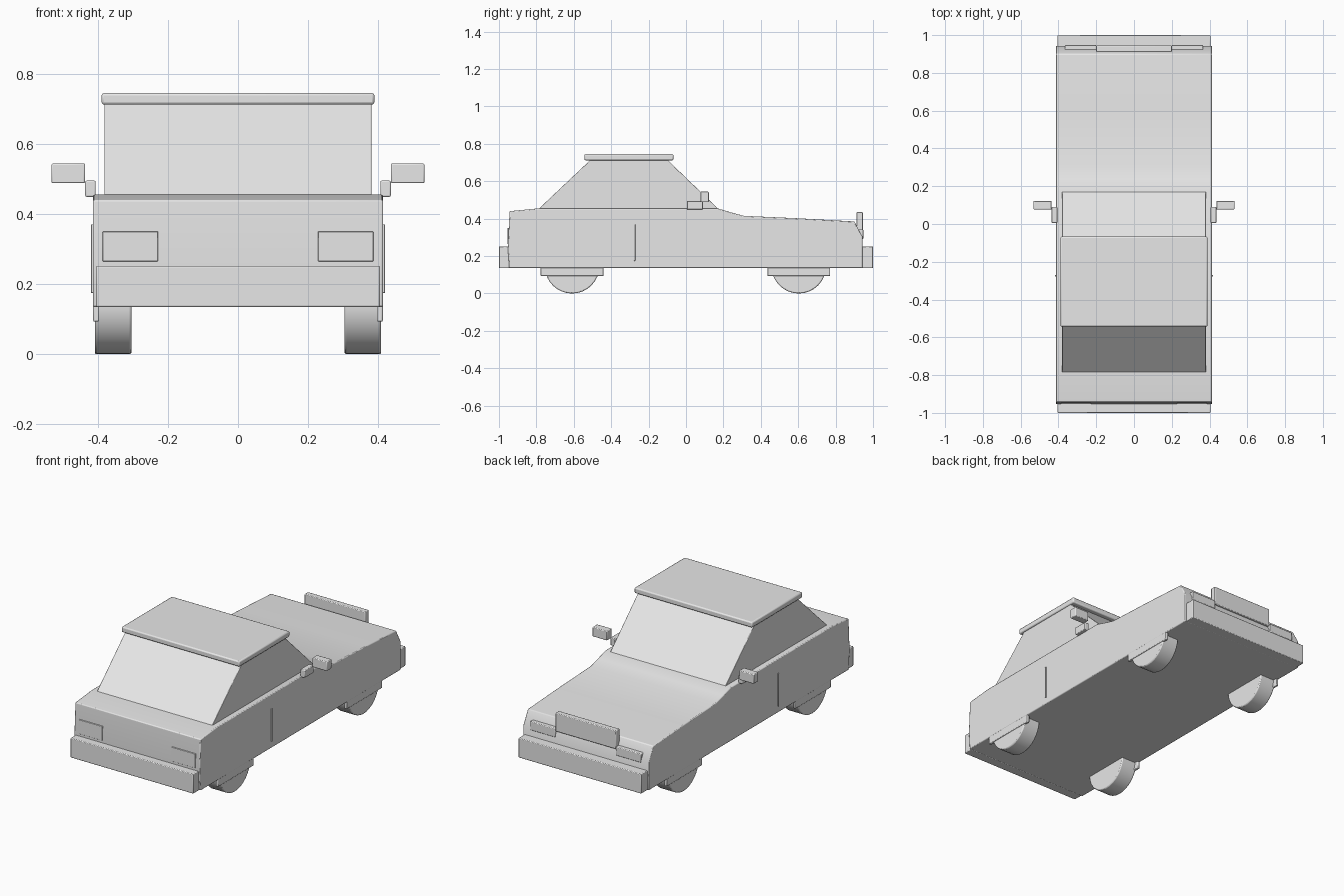
import bpy
import bmesh
import math
from mathutils import Matrix

cube = bpy.data.objects.get("Cube")
if cube:
    bpy.data.objects.remove(cube, do_unlink=True)

paint = bpy.data.materials.new("light_grey")
paint.use_nodes = True
GREY = (0.8, 0.8, 0.8, 1.0)
paint.diffuse_color = GREY
paint.node_tree.nodes["Principled BSDF"].inputs["Base Color"].default_value = GREY


def finish(name, bm, bevel=0.0):
    """Turn a bmesh into a named, shaded object with softened edges."""
    bmesh.ops.recalc_face_normals(bm, faces=bm.faces)
    mesh = bpy.data.meshes.new(name)
    bm.to_mesh(mesh)
    bm.free()
    mesh.materials.append(paint)
    obj = bpy.data.objects.new(name, mesh)
    bpy.context.collection.objects.link(obj)
    if bevel:
        mod = obj.modifiers.new("soft_edges", "BEVEL")
        mod.width = bevel
        mod.segments = 2
        mod.limit_method = "ANGLE"
        mod.angle_limit = math.radians(40)
    bpy.ops.object.select_all(action="DESELECT")
    obj.select_set(True)
    bpy.context.view_layer.objects.active = obj
    bpy.ops.object.shade_smooth_by_angle(angle=math.radians(30))
    return obj


def prism(name, profile, x0, x1, bevel=0.0):
    """Extrude a (y, z) side profile from x0 to x1."""
    bm = bmesh.new()
    face = bm.faces.new([bm.verts.new((x0, y, z)) for y, z in profile])
    out = bmesh.ops.extrude_face_region(bm, geom=[face])
    moved = [v for v in out["geom"] if isinstance(v, bmesh.types.BMVert)]
    bmesh.ops.translate(bm, verts=moved, vec=(x1 - x0, 0, 0))
    return finish(name, bm, bevel)


def box(name, xs, ys, zs, bevel=0.004):
    (y0, y1), (z0, z1) = ys, zs
    return prism(name, [(y0, z0), (y1, z0), (y1, z1), (y0, z1)], *xs, bevel)


def wheel(name, x, y):
    bm = bmesh.new()
    bmesh.ops.create_cone(bm, cap_ends=True, segments=32, radius1=0.146,
                          radius2=0.146, depth=0.105,
                          matrix=Matrix.Translation((x, y, 0.146))
                          @ Matrix.Rotation(math.pi / 2, 4, "Y"))
    return finish(name, bm, 0.006)


# Body shell, cabin and roof
prism("body", [(-0.945, 0.135), (-0.953, 0.25), (-0.943, 0.44), (-0.79, 0.455),
               (0.17, 0.455), (0.24, 0.434), (0.31, 0.415), (0.6, 0.402),
               (0.9, 0.385), (0.943, 0.305), (0.943, 0.135)], -0.414, 0.414, 0.005)
prism("cabin", [(-0.79, 0.45), (0.175, 0.45), (-0.1, 0.715), (-0.51, 0.715)],
      -0.381, 0.381, 0.003)
box("roof", (-0.389, 0.389), (-0.543, -0.067), (0.712, 0.745), 0.007)

# Bumpers and the plate above the nose
box("rear_bumper", (-0.405, 0.405), (-1.0, -0.94), (0.135, 0.252))
box("front_bumper", (-0.405, 0.405), (0.935, 1.0), (0.135, 0.252))
box("nose_plate", (-0.2, 0.2), (0.911, 0.945), (0.325, 0.435))

# Paired parts on each side
for side, s in (("left", 1), ("right", -1)):
    box(side + "_headlight", (s * 0.2, s * 0.365), (0.9, 0.948), (0.29, 0.342))
    box(side + "_tail_light", (s * 0.228, s * 0.386), (-0.954, -0.93), (0.265, 0.35), 0.002)
    box(side + "_door_strip", (s * 0.4, s * 0.419), (-0.279, -0.271), (0.175, 0.37), 0.001)
    box(side + "_mirror_arm", (s * 0.406, s * 0.436), (0.005, 0.09), (0.449, 0.495))
    box(side + "_mirror", (s * 0.436, s * 0.532), (0.077, 0.122), (0.488, 0.544))
    for end, y in (("front", 0.603), ("rear", -0.609)):
        wheel(f"{end}_{side}_wheel", s * 0.356, y)
        box(f"{end}_{side}_arch", (s * 0.396, s * 0.413), (y - 0.168, y + 0.168),
            (0.093, 0.16))
